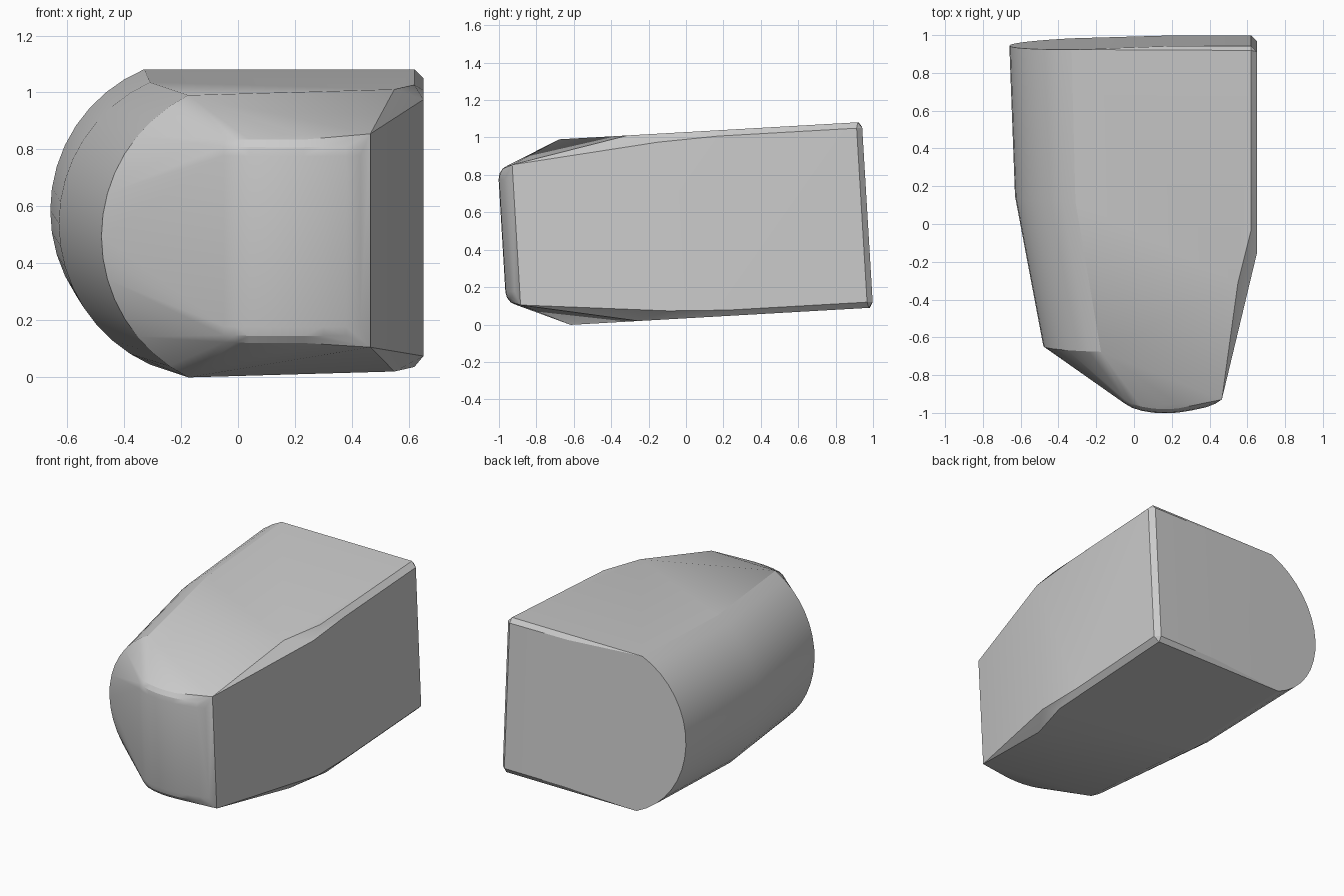
import bpy, bmesh, math

if "Cube" in bpy.data.objects:
    bpy.data.objects.remove(bpy.data.objects["Cube"])

MID, HALF = 0.531, 0.496   # centre height and half height before tilting
pts = []

def add(x, y, d):
    """Add a point d above/below the mid plane, tilted nose-down."""
    z = MID + d
    pts.append((x, y - 0.06 * (z - 0.5), z + 0.057 * y))

def pair(x, y, d):
    add(x, y, d)
    add(x, y, -d)

def arc(x_left, x_end, y_left, y_end, n=16):
    """Bulging left side: circular arc through the extreme and both ends."""
    s = x_end - x_left
    r = (HALF ** 2 + s ** 2) / (2 * s)
    a = math.asin(HALF / r)
    for i in range(n + 1):
        t = -a + 2 * a * i / n
        x = x_left + r - r * math.cos(t)
        f = (x - x_left) / s
        add(x, y_left + (y_end - y_left) * f, r * math.sin(t))

# rounded left side at the back, middle and front
arc(-0.66, -0.33, 0.946, 0.955)
arc(-0.63, -0.31, 0.15, 0.15)
arc(-0.48, -0.175, -0.645, -0.645)

# back face with small chamfers on the right
pair(0.2, 0.972, HALF - 0.028)
pair(0.62, 0.972, HALF - 0.03)
pair(0.2, 0.953, HALF)
pair(0.62, 0.95, HALF)
pair(0.652, 0.942, HALF - 0.031)

# right side: chamfered long edges, then the tapered bend
pair(0.652, 0.2, HALF - 0.031)
pair(0.62, 0.0, HALF)
pair(0.652, -0.12, HALF - 0.045)
pair(0.55, -0.28, HALF)
pair(0.465, -0.905, 0.375)

# rounded nose: the same outline shrinks towards the top and bottom
nose = [(-0.05, -0.93), (-0.01, -0.953), (0.04, -0.969), (0.1, -0.979),
        (0.16, -0.982), (0.23, -0.979), (0.3, -0.968), (0.38, -0.951),
        (0.43, -0.932)]
for x, y in nose:
    for k in range(4):
        t = math.radians(25 * k)
        pair(x, y + 0.07 * (1 - math.cos(t)), 0.30 + 0.075 * math.sin(t))

bm = bmesh.new()
for p in pts:
    bm.verts.new(p)
res = bmesh.ops.convex_hull(bm, input=bm.verts[:])
bmesh.ops.delete(bm, geom=[v for v in bm.verts if not v.link_faces], context='VERTS')
bmesh.ops.dissolve_limit(bm, angle_limit=math.radians(0.8),
                         verts=bm.verts[:], edges=bm.edges[:])
bmesh.ops.recalc_face_normals(bm, faces=bm.faces[:])
me = bpy.data.meshes.new("rounded_block")
bm.to_mesh(me)
bm.free()
ob = bpy.data.objects.new("rounded_block", me)
bpy.context.collection.objects.link(ob)
bpy.context.view_layer.objects.active = ob
ob.select_set(True)
bpy.ops.object.shade_smooth_by_angle(angle=math.radians(22))
